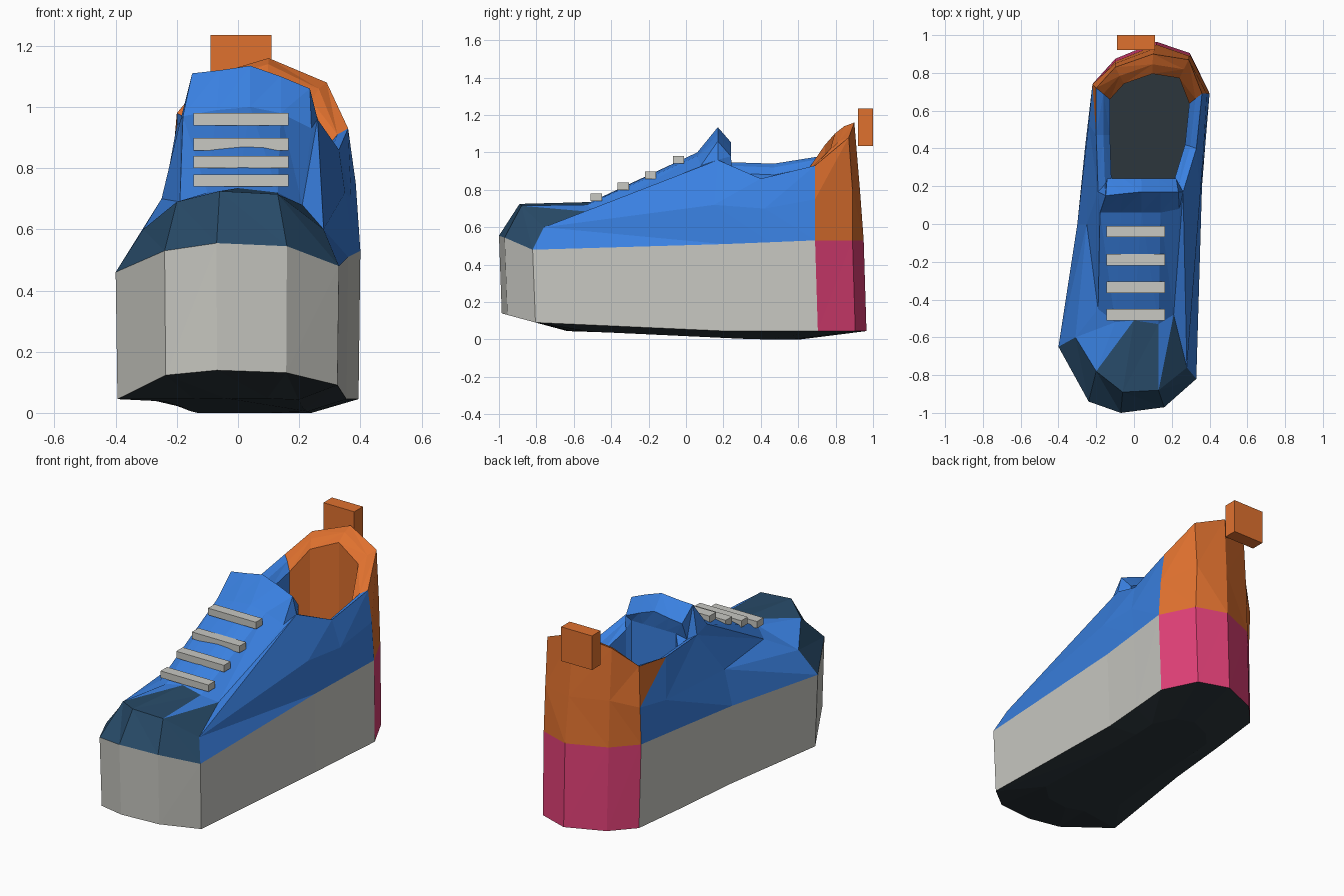
import bpy, bmesh
from mathutils import Vector

if "Cube" in bpy.data.objects:
    bpy.data.objects.remove(bpy.data.objects["Cube"], do_unlink=True)


def material(name, *rgb):
    mat = bpy.data.materials.new(name)
    mat.use_nodes = True
    mat.diffuse_color = (*rgb, 1)
    mat.node_tree.nodes["Principled BSDF"].inputs["Base Color"].default_value = (*rgb, 1)
    return mat


blue = material("blue", .042, .22, .76)
navy = material("navy", .021, .07, .14)
orange = material("orange", .74, .165, .028)
pink = material("pink", .73, .05, .18)
light_grey = material("light grey", .58, .58, .54)
black = material("black", .025, .037, .045)


def loft(name, rings, materials, rule, cap_at_end, cap_material):
    """Skin closed rings with triangles and close one end with a flat cap."""
    mesh = bpy.data.meshes.new(name)
    for mat in materials:
        mesh.materials.append(mat)
    bm = bmesh.new()
    loops = [[bm.verts.new(p) for p in ring] for ring in rings]
    count = len(rings[0])
    for level, (lo, hi) in enumerate(zip(loops, loops[1:])):
        for j in range(count):
            n = (j + 1) % count
            if level % 2:
                tris = (lo[j], lo[n], hi[n]), (lo[j], hi[n], hi[j])
            else:
                tris = (lo[j], lo[n], hi[j]), (hi[j], lo[n], hi[n])
            for tri in tris:
                face = bm.faces.new(tri)
                face.material_index = rule(level, face.calc_center_median().y)
    cap = bm.faces.new(loops[-1] if cap_at_end else loops[0][::-1])
    cap.material_index = materials.index(cap_material)
    bmesh.ops.remove_doubles(bm, verts=bm.verts, dist=.0001)
    bm.to_mesh(mesh)
    bm.free()
    obj = bpy.data.objects.new(name, mesh)
    bpy.context.collection.objects.link(obj)


def box(name, center, size, mat):
    bpy.ops.mesh.primitive_cube_add(size=1, location=center)
    obj = bpy.context.object
    obj.name = name
    obj.scale = size
    obj.data.materials.append(mat)


# Outline rings, running from the toe round the left side to the heel and back
welt = [(-.07, -1, .555), (.16, -.97, .545), (.33, -.82, .48), (.36, .2, .51),
        (.38, .45, .52), (.4, .69, .53), (.3, .89, .53), (.12, .95, .53),
        (-.1, .86, .53), (-.22, .73, .53), (-.26, .4, .52), (-.3, 0, .5),
        (-.4, -.65, .46), (-.24, -.94, .53)]
middle = [(-.06, -.89, .725), (.13, -.88, .715), (.28, -.76, .6), (.35, .15, .72),
          (.37, .42, .7), (.385, .69, .75), (.29, .89, .8), (.11, .93, .8),
          (-.1, .85, .8), (-.22, .74, .75), (-.24, .53, .72), (-.25, 0, .7),
          (-.31, -.6, .6), (-.2, -.78, .69)]
collar = [(0, -.51, .735), (.13, -.53, .72), (.21, -.48, .68), (.26, .17, .96),
          (.33, .4, .86), (.36, .69, .93), (.29, .87, 1.08), (.1, .9, 1.16),
          (-.1, .83, 1.1), (-.2, .72, .98), (-.2, .47, .94), (-.19, .17, .95),
          (-.19, -.45, .69), (-.1, -.52, .72)]

# Tongue: only the toe columns climb past the collar level
tongue_base, tongue_top = list(collar), list(collar)
tongue = {12: ((-.18, .06, .97), (-.15, .15, 1.11)),
          13: ((-.07, .06, .99), (-.06, .16, 1.12)),
          0: ((.04, .06, 1), (.04, .17, 1.135)),
          1: ((.14, .06, .98), (.14, .17, 1.1)),
          2: ((.24, .08, .93), (.235, .17, 1.06))}
for column, (base, top) in tongue.items():
    tongue_base[column] = base
    tongue_top[column] = top


def inset(ring, factor, drop):
    c = Vector((.09, .48, 0))
    return [(c.x + (x - c.x) * factor, c.y + (y - c.y) * factor, z - drop)
            for x, y, z in ring]


rim = inset(tongue_top, .87, .02)
lip = inset(tongue_top, .75, .06)
for column in tongue:
    x, y, z = tongue_top[column]
    rim[column] = (x * .95, .24, z - .08)
    lip[column] = (lip[column][0], .22, .95)
floor = [(x, y, .5) for x, y, z in lip]


# Upper: navy toe cap, blue body, orange heel
def upper_rule(level, y):
    if y > .63:
        return 2
    return 1 if y < -.64 else 0


loft("upper", [welt, middle, collar, tongue_base, tongue_top, rim, lip, floor],
     [blue, navy, orange, black], upper_rule, True, black)

# Sole: grey wall with a pink heel and a slightly rounded black tread
sole_edge = [(x * .985, y + .015, .045 + max(0, -.65 - y) * .27) for x, y, z in welt]
tread = [(x * .6, y * .64, max(0, .018 - y * .03)) for x, y, z in welt]


def sole_rule(level, y):
    if level == 0:
        return 2
    return 1 if y > .635 else 0


loft("sole", [tread, sole_edge, welt], [light_grey, pink, black], sole_rule, False, black)

# Laces
for i, (y, z) in enumerate([(-.48, .76), (-.335, .82), (-.19, .878), (-.04, .96)]):
    box(f"lace_{i + 1}", (.01, y, z), (.31, .06, .04), light_grey)

# Heel pull tab
box("heel_tab", (.01, .96, 1.135), (.2, .08, .2), orange)
